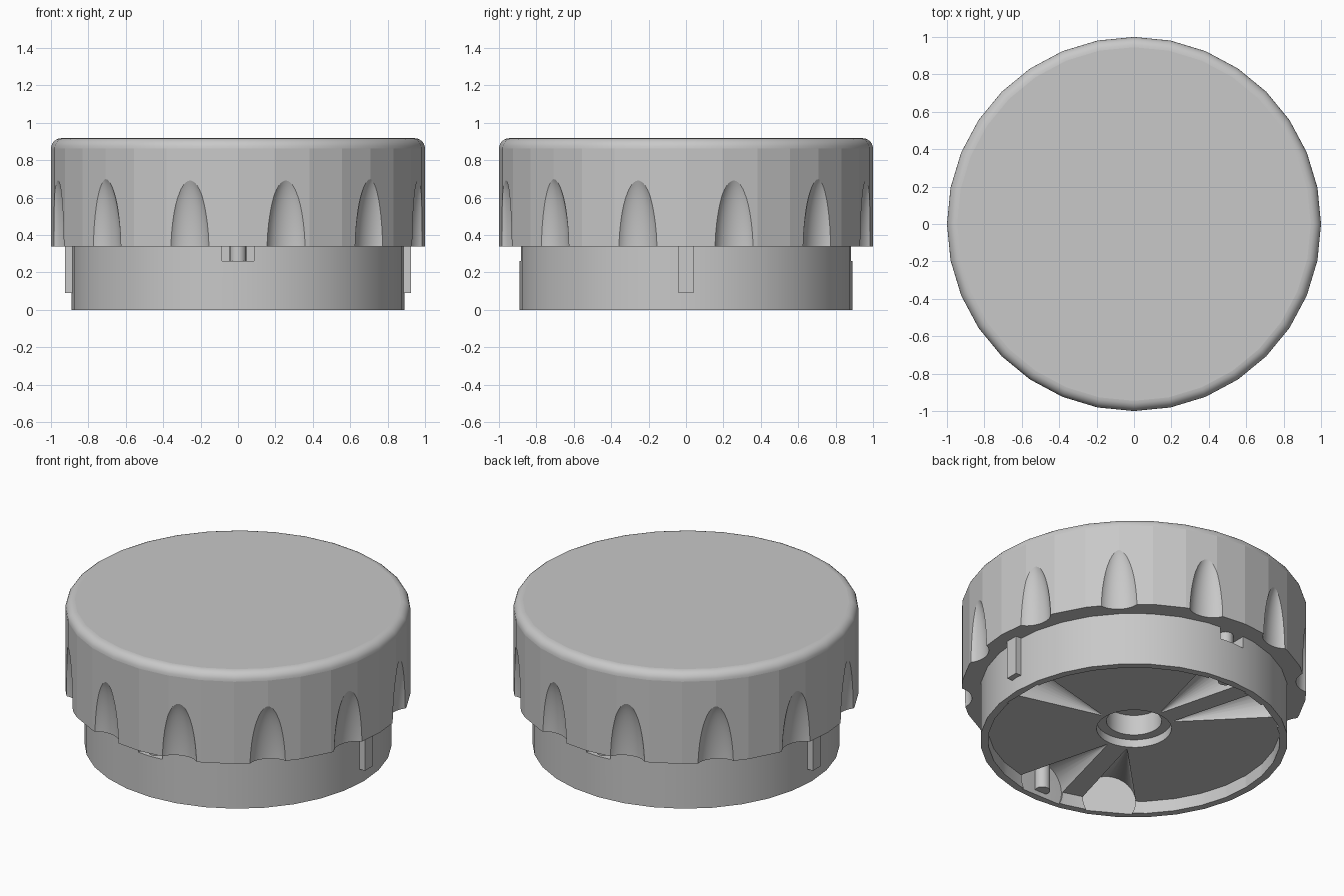
import bpy, bmesh, math
from mathutils import Matrix, Vector

if "Cube" in bpy.data.objects:
    bpy.data.objects.remove(bpy.data.objects["Cube"])

grey = bpy.data.materials.new("plain grey")
grey.use_nodes = True
GREY = (0.58, 0.58, 0.58, 1)
grey.diffuse_color = GREY
grey.node_tree.nodes["Principled BSDF"].inputs["Base Color"].default_value = GREY


def make(name, bm):
    bmesh.ops.recalc_face_normals(bm, faces=bm.faces[:])
    mesh = bpy.data.meshes.new(name)
    bm.to_mesh(mesh)
    bm.free()
    mesh.materials.append(grey)
    ob = bpy.data.objects.new(name, mesh)
    bpy.context.collection.objects.link(ob)
    return ob


def lathe(name, profile, sides=32):
    bm = bmesh.new()
    verts = [bm.verts.new((r, 0, z)) for r, z in profile]
    edges = [bm.edges.new(pair) for pair in zip(verts, verts[1:])]
    bmesh.ops.spin(bm, geom=verts + edges, cent=(0, 0, 0), axis=(0, 0, 1),
                   angle=math.tau, steps=sides)
    bmesh.ops.remove_doubles(bm, verts=bm.verts[:], dist=1e-4)
    return make(name, bm)


def box(name, centre, size):
    bm = bmesh.new()
    bmesh.ops.create_cube(bm, size=1, matrix=Matrix.Translation(centre)
                          @ Matrix.Diagonal((*size, 1)))
    return make(name, bm)


def activate(ob):
    bpy.ops.object.select_all(action="DESELECT")
    ob.select_set(True)
    bpy.context.view_layer.objects.active = ob


def cut(ob, cutter):
    cutter.hide_render = True
    mod = ob.modifiers.new("cut", "BOOLEAN")
    mod.operation, mod.solver, mod.object = "DIFFERENCE", "EXACT", cutter
    activate(ob)
    bpy.ops.object.modifier_apply(modifier=mod.name)
    bpy.data.objects.remove(cutter)


def spin_z(degrees):
    return Matrix.Rotation(math.radians(degrees), 4, "Z")


# Cap with a rounded top edge
ROUND, TOP = 0.055, 0.917
corner = [(1 - ROUND + ROUND * math.cos(a), TOP - ROUND + ROUND * math.sin(a))
          for a in (math.radians(15 * i) for i in range(7))]
cap = lathe("cap", [(0, 0.337), (1, 0.337)] + corner + [(0, TOP)])

# Finger scallops around the cap skirt
for i in range(12):
    bm = bmesh.new()
    bmesh.ops.create_uvsphere(bm, u_segments=32, v_segments=24, radius=1)
    bm.transform(spin_z(15 + 30 * i) @ Matrix.Translation((1.03, 0, 0.3))
                 @ Matrix.Diagonal((0.088, 0.118, 0.425, 1)))
    cut(cap, make("scallop_cutter", bm))

# Sleeve with a recessed underside and a stepped bore
sleeve = lathe("sleeve", [(0, 0.26), (0.16, 0.26), (0.16, 0.13), (0.217, 0.13),
                          (0.217, 0.08), (0.845, 0.08), (0.845, 0),
                          (0.89, 0), (0.89, 0.345), (0, 0.345)])

# Conical pockets that leave twelve spokes between them
for i in range(12):
    bm = bmesh.new()
    bmesh.ops.create_cone(bm, cap_ends=True, segments=32, radius1=0.003,
                          radius2=0.16, depth=0.6)
    bm.transform(spin_z(30 * i) @ Matrix.Translation((0.544, 0, 0.079))
                 @ Matrix.Rotation(math.pi / 2, 4, "Y"))
    cut(sleeve, make("pocket_cutter", bm))

# Latch windows front and back
for side in (-1, 1):
    cut(sleeve, box("window_cutter", (0, side * 0.87, 0.33), (0.17, 0.16, 0.14)))

# Soft shading, with a flat top and flat facets on the cap wall
for ob in (cap, sleeve):
    activate(ob)
    bpy.ops.object.shade_smooth_by_angle(angle=math.radians(30))
for face in cap.data.polygons:
    wall = abs(face.normal.z) < 0.01 and Vector(face.center[:2]).length > 0.97
    if wall or face.normal.z > 0.999:
        face.use_smooth = False

# Guide ribs on both sides, latch posts front and back
for side, word in ((-1, "right"), (1, "left")):
    box(word + "_guide_rib", (side * 0.9, 0, 0.2135), (0.05, 0.08, 0.247))
for side, word in ((-1, "front"), (1, "back")):
    bm = bmesh.new()
    bmesh.ops.create_cone(bm, cap_ends=True, segments=16, radius1=0.045,
                          radius2=0.045, depth=0.31)
    bm.transform(Matrix.Translation((0, side * 0.825, 0.185)))
    activate(make(word + "_latch_post", bm))
    bpy.ops.object.shade_smooth_by_angle(angle=math.radians(30))
